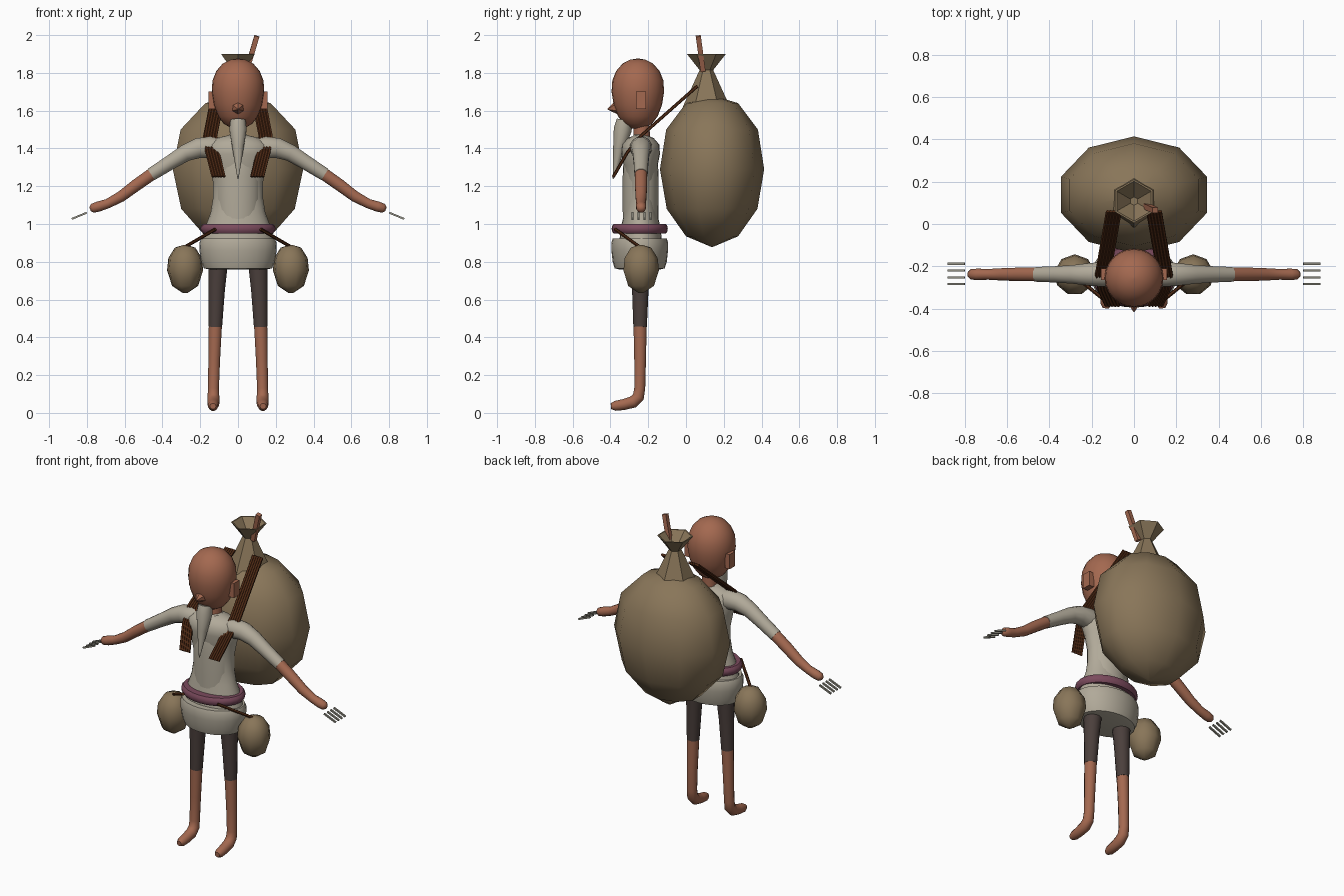
import bpy, bmesh
from math import sin, cos, tau
from mathutils import Vector

if "Cube" in bpy.data.objects:
    bpy.data.objects.remove(bpy.data.objects["Cube"])


def material(name, *rgb):
    m = bpy.data.materials.new(name)
    m.use_nodes = True
    m.diffuse_color = (*rgb, 1)
    m.node_tree.nodes["Principled BSDF"].inputs["Base Color"].default_value = (*rgb, 1)
    return m


SKIN = material("skin", .37, .14, .08)
SACK = material("sackcloth", .25, .18, .10)
SHIRT = material("linen", .44, .40, .32)
BELT = material("mauve_sash", .20, .07, .11)
PANTS = material("dark_cloth", .07, .05, .045)
STRAP = material("dark_leather", .075, .022, .007)
NAIL = material("grey_claw", .30, .29, .24)
MIDDLE = -0.245   # depth of the body axis


def finish(name, bm, mat, angle):
    bmesh.ops.recalc_face_normals(bm, faces=bm.faces)
    mesh = bpy.data.meshes.new(name)
    bm.to_mesh(mesh)
    bm.free()
    mesh.materials.append(mat)
    ob = bpy.data.objects.new(name, mesh)
    bpy.context.collection.objects.link(ob)
    bpy.ops.object.select_all(action="DESELECT")
    ob.select_set(True)
    bpy.context.view_layer.objects.active = ob
    if angle:
        bpy.ops.object.shade_smooth_by_angle(angle=angle)
    return ob


def skin_rings(bm, rings, caps=True):
    """Bridge equal rings of points and close both ends."""
    loops = [[bm.verts.new(p) for p in ring] for ring in rings]
    n = len(loops[0])
    for a, b in zip(loops, loops[1:]):
        for i in range(n):
            j = (i + 1) % n
            bm.faces.new((a[i], a[j], b[j], b[i]))
    if caps:
        bm.faces.new(loops[0])
        bm.faces.new(loops[-1])


def lathe(name, profile, mat, x=0, y=MIDDLE, depth=1, segs=24, angle=.8, caps=True):
    """Profile of (radius, z); depth scales the y radius."""
    bm = bmesh.new()
    rings = [[(x + r * sin(tau * i / segs), y + r * depth * cos(tau * i / segs), z)
              for i in range(segs)] for r, z in profile]
    skin_rings(bm, rings, caps)
    return finish(name, bm, mat, angle)


def tube(name, path, mat, segs=12, angle=.9):
    """Path of (x, y, z, radius), swept with round sections."""
    pts = [Vector(p[:3]) for p in path]
    side = Vector((1, 0, 0)) if abs(pts[-1].x - pts[0].x) < .1 else Vector((0, 1, 0))
    rings = []
    for k, p in enumerate(pts):
        t = (pts[min(k + 1, len(pts) - 1)] - pts[max(k - 1, 0)]).normalized()
        v = t.cross(side).normalized()
        u = v.cross(t)
        r = path[k][3]
        rings.append([p + r * (u * cos(tau * (i + .5) / segs) + v * sin(tau * (i + .5) / segs))
                      for i in range(segs)])
    bm = bmesh.new()
    skin_rings(bm, rings)
    return finish(name, bm, mat, angle)


def box(name, center, size, mat):
    bm = bmesh.new()
    bmesh.ops.create_cube(bm, size=1)
    for v in bm.verts:
        v.co = Vector(center) + v.co * Vector(size)
    return finish(name, bm, mat, 0)


# Head, nose, neck and beard
lathe("head", [(.03, 1.505), (.075, 1.53), (.105, 1.57), (.128, 1.63), (.139, 1.70),
               (.135, 1.76), (.115, 1.81), (.08, 1.85), (.04, 1.87), (.004, 1.876)],
      SKIN, y=-.255)
tube("nose", [(0, -.32, 1.625, .07), (0, -.415, 1.608, .003)], SKIN, segs=6, angle=0)
lathe("neck", [(.045, 1.42), (.042, 1.53)], SKIN, y=-.235)
tube("beard", [(0, -.325, 1.55, .042), (0, -.335, 1.50, .048), (0, -.355, 1.40, .031),
               (0, -.385, 1.24, .003)], SHIRT, segs=10)

# Shirt, sash and tunic skirt
lathe("shirt", [(.19, .90), (.175, .98), (.145, 1.06), (.132, 1.14), (.132, 1.22),
                (.15, 1.31), (.17, 1.37), (.165, 1.42), (.115, 1.455), (.05, 1.47)],
      SHIRT, y=-.24, depth=.6)
lathe("shirt_body", [(.12, .92), (.122, 1.1), (.122, 1.25), (.115, 1.36), (.09, 1.43),
                     (.045, 1.475)], SHIRT, y=-.24, depth=.78)
lathe("sash", [(.185, .95), (.196, .962), (.198, .975), (.196, .988), (.185, 1.0)],
      BELT, depth=.75)
lathe("tunic_skirt", [(.15, .76), (.18, .765), (.195, .80), (.204, .86), (.205, .90),
                      (.195, .922)], SHIRT, depth=.735)

# Sack, its tied neck and the stick through it
W = .363
lathe("sack", [(.003, .878), (.5 * W, .935), (.87 * W, 1.08), (W, 1.29), (.88 * W, 1.5),
               (.5 * W, 1.64), (.003, 1.68)], SACK, y=.138, depth=.76, segs=10, angle=1)
lathe("sack_neck", [(.125, 1.62), (.036, 1.815), (.103, 1.90), (.094, 1.90), (.02, 1.825)],
      SACK, y=.108, segs=6, angle=0)
tube("stick", [(.045, .09, 1.81, .019), (.10, .065, 1.995, .019)], SKIN, segs=4, angle=0)

for s, label in ((1, "left"), (-1, "right")):
    box(label + "_ear", (s * .14, -.238, 1.655), (.034, .055, .092), SKIN)

    # Sleeve, bare arm and claws
    tube(label + "_sleeve", [(s * x, -.238, z, r) for x, z, r in (
        (.08, 1.395, .055), (.15, 1.405, .06), (.21, 1.402, .055), (.28, 1.375, .046),
        (.36, 1.325, .040), (.46, 1.262, .036))], SHIRT)
    tube(label + "_arm", [(s * x, -.238, z, r) for x, z, r in (
        (.44, 1.275, .034), (.54, 1.205, .033), (.62, 1.145, .030), (.69, 1.108, .026),
        (.74, 1.092, .028), (.77, 1.083, .025), (.783, 1.078, .012))], SKIN)
    for k in range(4):
        y = -.188 - k * .032
        tube(f"{label}_claw_{k + 1}", [(s * .80, y, 1.06, .007), (s * .88, y, 1.027, .007)],
             NAIL, segs=4, angle=0)

    # Trouser leg, bare shin and foot
    tube(label + "_trouser", [(s * .105, -.24, .80, .054), (s * .113, -.242, .65, .045),
                              (s * .12, -.243, .455, .037)], PANTS)
    tube(label + "_shin_and_foot", [(s * x, y, z, r) for x, y, z, r in (
        (.12, -.243, .46, .036), (.126, -.243, .28, .032), (.13, -.245, .13, .030),
        (.13, -.252, .085, .032), (.13, -.28, .058, .033), (.131, -.33, .044, .030),
        (.132, -.375, .037, .027), (.133, -.397, .035, .016))], SKIN)

    # Hip pouch hanging from a cord
    lathe(label + "_pouch", [(.015, .636), (.07, .672), (.097, .755), (.09, .82),
                             (.055, .875), (.01, .889)],
          SACK, x=s * .28, y=-.24, segs=9, angle=1)
    tube(label + "_pouch_cord", [(s * .12, -.375, .972, .009), (s * .275, -.25, .882, .009)],
         STRAP, segs=6)

    # Shoulder strap of parallel strands
    for k in range(5):
        d = (k - 2) * .0145
        tube(f"{label}_strap_strand_{k + 1}", [
            (s * (.095 + d), .06, 1.73, .009), (s * (.147 + d), -.24, 1.465, .009),
            (s * (.135 + d), -.31, 1.38, .009), (s * (.102 + d), -.385, 1.25, .009)],
            STRAP, segs=5, angle=0)
